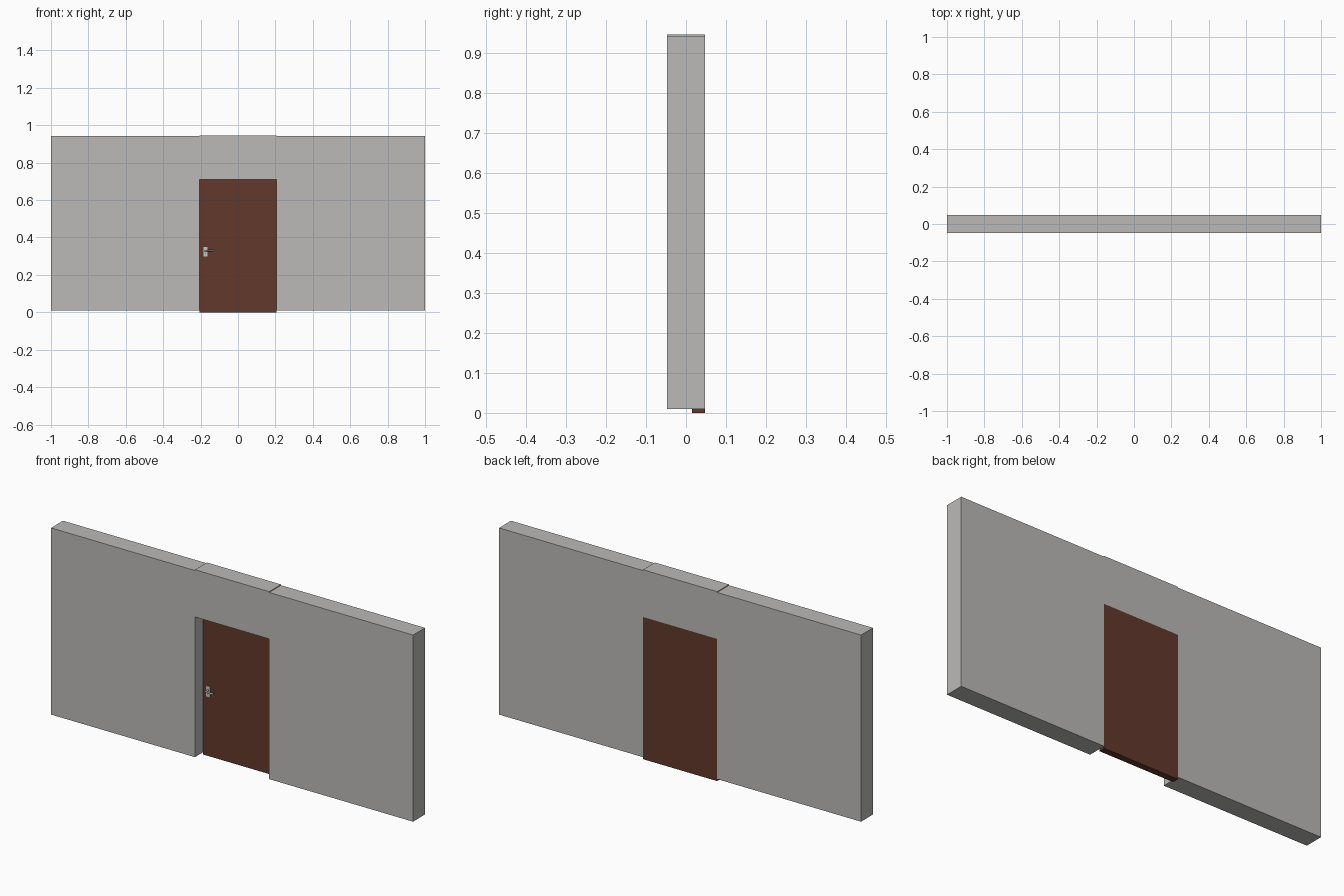
import bpy, bmesh, math
from mathutils import Vector

if "Cube" in bpy.data.objects:
    bpy.data.objects.remove(bpy.data.objects["Cube"])


def material(name, rgb):
    m = bpy.data.materials.new(name)
    m.diffuse_color = (*rgb, 1)
    m.use_nodes = True
    m.node_tree.nodes["Principled BSDF"].inputs["Base Color"].default_value = m.diffuse_color
    return m


PLASTER = material("grey_plaster", (0.50, 0.49, 0.48))
WOOD = material("brown_wood", (0.122, 0.040, 0.024))
METAL = material("light_metal", (0.56, 0.56, 0.54))
DARK = material("dark_metal", (0.06, 0.06, 0.06))


def finish(name, bm, mat):
    bmesh.ops.recalc_face_normals(bm, faces=bm.faces)
    me = bpy.data.meshes.new(name)
    bm.to_mesh(me)
    bm.free()
    me.materials.append(mat)
    ob = bpy.data.objects.new(name, me)
    bpy.context.collection.objects.link(ob)
    return ob


def extrude_profile(name, pts, y0, y1, mat):
    """Extrude an x/z outline from y0 to y1."""
    bm = bmesh.new()
    face = bm.faces.new([bm.verts.new((x, y0, z)) for x, z in pts])
    new = bmesh.ops.extrude_face_region(bm, geom=[face])["geom"]
    verts = [g for g in new if isinstance(g, bmesh.types.BMVert)]
    bmesh.ops.translate(bm, verts=verts, vec=(0, y1 - y0, 0))
    return finish(name, bm, mat)


def box(name, x0, x1, y0, y1, z0, z1, mat):
    return extrude_profile(name, [(x0, z0), (x1, z0), (x1, z1), (x0, z1)], y0, y1, mat)


def rod(name, a, b, r, mat, sides=12):
    a, b = Vector(a), Vector(b)
    bm = bmesh.new()
    bmesh.ops.create_cone(bm, cap_ends=True, segments=sides, radius1=r, radius2=r,
                          depth=(b - a).length)
    bm.transform((b - a).to_track_quat('Z', 'Y').to_matrix().to_4x4())
    bmesh.ops.translate(bm, verts=bm.verts, vec=(a + b) / 2)
    return finish(name, bm, mat)


HALF = 0.047      # half the wall thickness
DW, DH = 0.205, 0.71  # door half width and height
FACE = 0.015      # front of the door leaf

# Wall with door opening and slightly raised lintel
right = [(DW, DH), (DW, 0.01), (1, 0.01), (1, 0.942), (DW, 0.942), (DW, 0.946)]
left = [(-x, z) for x, z in reversed(right)]
extrude_profile("wall", right + left, -HALF, HALF, PLASTER)

# Door leaf, flush with the back of the wall
box("door", -DW, DW, FACE, HALF, 0, DH, WOOD)

# Handle: back plate, neck, lever and keyhole
box("handle_plate", -0.185, -0.163, FACE - 0.004, FACE, 0.297, 0.35, METAL)
rod("handle_neck", (-0.174, FACE - 0.003, 0.33), (-0.174, FACE - 0.024, 0.33), 0.004, METAL)
rod("handle_lever", (-0.178, FACE - 0.022, 0.33), (-0.130, FACE - 0.022, 0.328), 0.004, METAL)
rod("keyhole", (-0.174, FACE - 0.003, 0.312), (-0.174, FACE - 0.0045, 0.312), 0.002, DARK, 8)
